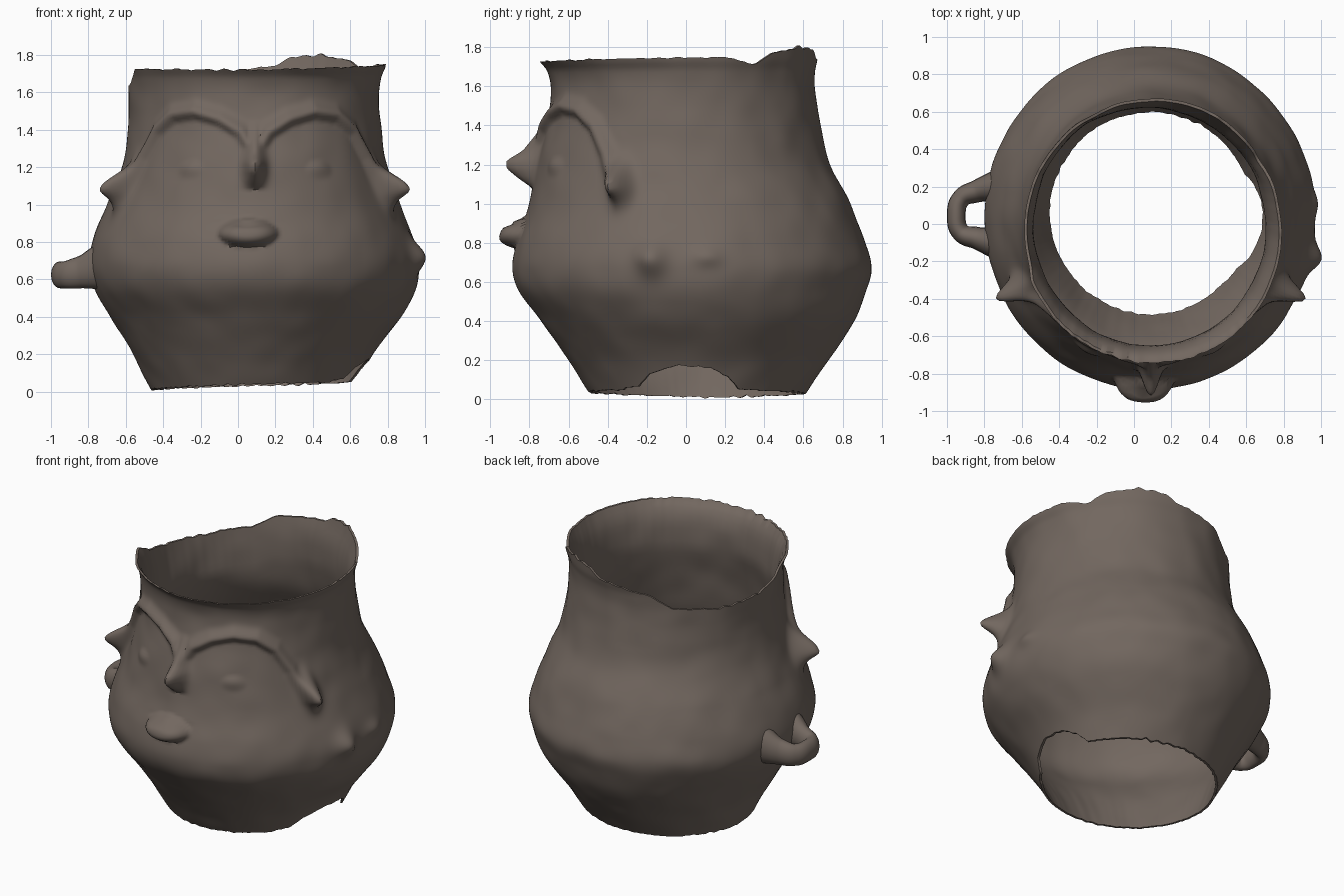
import bpy, bmesh, math
from mathutils import Vector, noise

if "Cube" in bpy.data.objects:
    bpy.data.objects.remove(bpy.data.objects["Cube"])

clay = bpy.data.materials.new("brown grey clay")
clay.diffuse_color = (0.17, 0.137, 0.116, 1)
clay.use_nodes = True
clay.node_tree.nodes["Principled BSDF"].inputs["Base Color"].default_value = clay.diffuse_color

# body outline: z, left x, right x, front y, back y
PROFILE = [
    (0.00, -.46, .62, -.47, .59), (0.20, -.56, .72, -.60, .73),
    (0.40, -.68, .87, -.74, .86), (0.55, -.77, .95, -.85, .92),
    (0.67, -.80, .97, -.885, .95), (0.80, -.78, .945, -.865, .915),
    (1.00, -.70, .87, -.80, .84), (1.20, -.62, .80, -.76, .735),
    (1.40, -.585, .765, -.715, .685), (1.58, -.585, .755, -.69, .66),
    (1.68, -.59, .765, -.71, .66), (1.74, -.60, .79, -.755, .67),
    (1.84, -.60, .80, -.77, .68)]
# broken edges: angle from the front (degrees, + is the right side), height
RIM = [(-180, 1.73), (-160, 1.70), (-148, 1.62), (-120, 1.59), (-95, 1.61),
       (-78, 1.65), (-68, 1.725), (0, 1.72), (60, 1.74), (110, 1.75), (123, 1.71),
       (133, 1.77), (150, 1.80), (164, 1.79), (172, 1.74), (180, 1.73)]
FOOT = [(-180, .03), (-100, .01), (-60, .02), (0, .04), (45, .05), (58, .07),
        (66, .13), (80, .175), (96, .16), (104, .12), (112, .05), (180, .03)]
BROW = [(0, 1.27), (6, 1.39), (16, 1.46), (28, 1.50), (40, 1.48), (50, 1.40),
        (58, 1.26), (64, 1.08)]
NOSE = [(1.08, 0), (1.13, .08), (1.18, .15), (1.22, .16), (1.27, .09),
        (1.36, .04), (1.45, 0)]
ARC = 0.75 * math.pi / 180  # surface length of one degree


def linear(table, t):
    if t <= table[0][0]:
        return table[0][1]
    for (a, p), (b, q) in zip(table, table[1:]):
        if t <= b:
            return p + (q - p) * (t - a) / (b - a)
    return table[-1][1]


def outline(z):
    """Smooth (Hermite) reading of the body profile."""
    n = len(PROFILE)
    i = max(k for k in range(n - 1) if PROFILE[k][0] <= z or k == 0)

    def slope(k, c):
        a, b = PROFILE[max(k - 1, 0)], PROFILE[min(k + 1, n - 1)]
        return (b[c] - a[c]) / (b[0] - a[0])
    a, b = PROFILE[i], PROFILE[i + 1]
    h = b[0] - a[0]
    t = max(0, (z - a[0]) / h)
    return [(2*t**3 - 3*t*t + 1) * a[c] + (t**3 - 2*t*t + t) * h * slope(i, c)
            + (3*t*t - 2*t**3) * b[c] + (t**3 - t*t) * h * slope(i + 1, c)
            for c in range(1, 5)]


def bump(s, z, deg, zc, ws, wz):
    return math.exp(-((s - deg * ARC) / ws) ** 2 - ((z - zc) / wz) ** 2)


def brow_distance(s, z):
    best = 9
    for (a, za), (b, zb) in zip(BROW, BROW[1:]):
        p, q = Vector((a * ARC, za)), Vector((b * ARC, zb))
        d = q - p
        t = min(1, max(0, (Vector((s, z)) - p).dot(d) / d.length_squared))
        best = min(best, (Vector((s, z)) - p - d * t).length)
    return best


def relief(phi, z):
    """Height of the modelled face and lugs above the plain pot."""
    s, m = phi * ARC, abs(phi) * ARC
    h = 0.0
    if abs(phi) < 85 and 0.7 < z < 1.68:
        d = brow_distance(m, z)
        h += .045 * math.exp(-(d / .04) ** 2)                        # brows
        h -= .035 * bump(m, z, 30, 1.30, .24, .13)                   # sockets
        h += .035 * bump(m, z, 29, 1.21, .10, .06)                   # eyes
        h += .125 * bump(m, z, 65, 1.10, .05, .10)                   # ears
        h = max(h, linear(NOSE, z) * math.exp(-(s / .05) ** 2))      # nose
        e = ((s + .025) / .145) ** 2 + ((z - .85) / .08) ** 2
        h += .10 * max(0, 1 - e ** 1.5)                              # mouth
        h -= .03 * bump(s, z, -2, .895, .09, .012)                   # lip groove
    h += .06 * bump(s, z, 77, .72, .06, .08)                         # lug stumps
    h += .025 * bump(s, z, 95, .73, .06, .05)
    return h


def pot_point(phi, v, inner):
    ragged = noise.noise(Vector((phi * .25, 3, 0))) * .012
    low = max(0, linear(FOOT, phi) + ragged)
    high = linear(RIM, phi) + ragged
    z = low + (high - low) * v
    x0, x1, y0, y1 = outline(z)
    a = math.radians(phi)
    dx, dy = math.sin(a), -math.cos(a)
    if inner:
        off = -.015 - .04 * min(1, 6 * v, 6 * (1 - v))
    else:
        off = relief(phi, z)
    p = Vector(((x0 + x1) / 2 + dx * (x1 - x0) / 2,
                (y0 + y1) / 2 + dy * (y1 - y0) / 2, z))
    off += .007 * noise.noise(p * 6)
    return p + Vector((dx, dy, 0)) * off


def finish(ob):
    ob.data.materials.append(clay)
    bpy.ops.object.select_all(action='DESELECT')
    bpy.context.view_layer.objects.active = ob
    ob.select_set(True)
    bpy.ops.object.shade_smooth_by_angle(angle=math.radians(50))


# pot wall: up the outside, over the rim, down the inside, closed at the foot
COLS, OUT, INN = 300, 110, 40
levels = [(i / OUT, False) for i in range(OUT + 1)] + \
         [(1 - i / INN, True) for i in range(INN + 1)]
bm = bmesh.new()
rings = [[bm.verts.new(pot_point(-180 + 360 * c / COLS, v, inner))
          for c in range(COLS)] for v, inner in levels]
for r, ring in enumerate(rings):
    nxt = rings[(r + 1) % len(rings)]
    for c in range(COLS):
        k = (c + 1) % COLS
        bm.faces.new((ring[c], ring[k], nxt[k], nxt[c]))
bmesh.ops.recalc_face_normals(bm, faces=bm.faces)
mesh = bpy.data.meshes.new("pot_wall")
bm.to_mesh(mesh)
bm.free()
pot = bpy.data.objects.new("pot_wall", mesh)
bpy.context.collection.objects.link(pot)
finish(pot)

# small loop handle on the left side: x, y, z, thickness
PATH = [(-.74, -.10, .03, 1.7), (-.84, -.075, .01, 1.2), (-.925, -.045, 0, 1),
        (-.95, .045, 0, 1), (-.925, .135, 0, 1), (-.84, .175, .01, 1.2),
        (-.74, .20, .03, 1.7)]
curve = bpy.data.curves.new("loop_handle", 'CURVE')
curve.dimensions = '3D'
curve.bevel_depth = .05
curve.bevel_resolution = 6
curve.use_fill_caps = True
spline = curve.splines.new('BEZIER')
spline.bezier_points.add(len(PATH) - 1)
for bp, (x, y, z, r) in zip(spline.bezier_points, PATH):
    bp.co = (x, y, z)
    bp.radius = r
    bp.handle_left_type = bp.handle_right_type = 'AUTO'
handle = bpy.data.objects.new("loop_handle", curve)
handle.location.z = .625
handle.scale.z = 1.45
bpy.context.collection.objects.link(handle)
bpy.ops.object.select_all(action='DESELECT')
bpy.context.view_layer.objects.active = handle
handle.select_set(True)
bpy.ops.object.convert(target='MESH')
finish(bpy.context.view_layer.objects.active)
